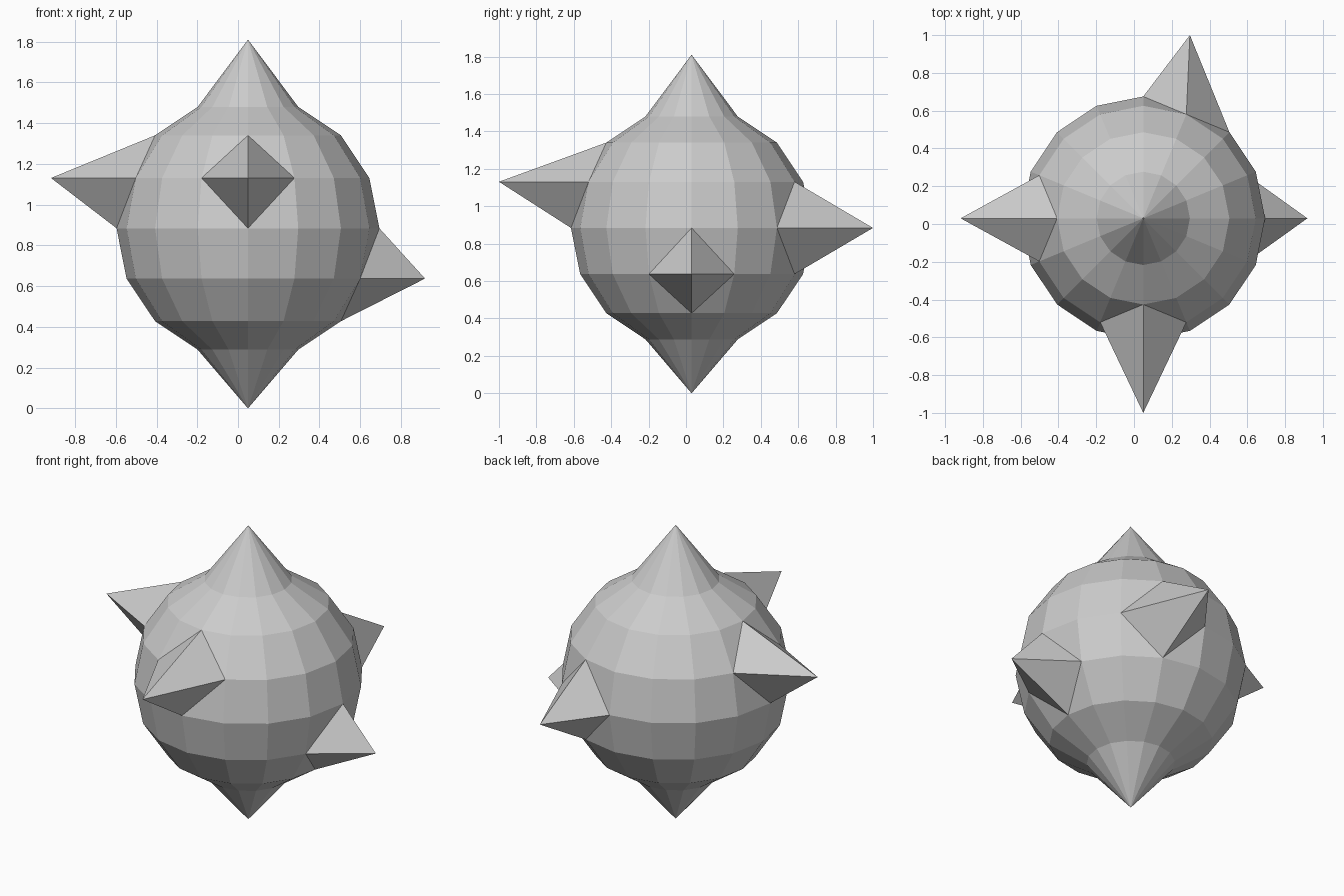
import bpy, bmesh
from math import sin, cos, radians
from mathutils import Vector

if "Cube" in bpy.data.objects:
    bpy.data.objects.remove(bpy.data.objects["Cube"])

CENTRE = Vector((0.049, 0.03, 0.884))
R = 0.645


def on_sphere(lon, lat):
    lon, lat = radians(lon), radians(lat)
    return Vector((cos(lon) * cos(lat), sin(lon) * cos(lat), sin(lat))) * R


def nearest(bm, p):
    return min(bm.verts, key=lambda v: (v.co - p).length)


def pull_spike(bm, lon, lat, axis, value):
    """Cut a diamond around one vertex, then pull that vertex along an axis."""
    v = nearest(bm, on_sphere(lon, lat))
    ring = {e.other_vert(v) for e in v.link_edges}
    for f in list(v.link_faces):
        a, b = [w for w in f.verts if w in ring]
        bmesh.utils.face_split(f, a, b)
    v.co[axis] = value - CENTRE[axis]


# Low-poly ball
bm = bmesh.new()
bmesh.ops.create_uvsphere(bm, u_segments=16, v_segments=8, radius=R)

# Pointed top and bottom
top, bottom = nearest(bm, Vector((0, 0, R))), nearest(bm, Vector((0, 0, -R)))
top.co.z = 1.81 - CENTRE.z
bottom.co.z = -CENTRE.z

# Side spikes: left, front, right, back
for spike in [(180, 22.5, 0, -0.918), (270, 22.5, 1, -1.0),
              (0, -22.5, 0, 0.918), (67.5, 0, 1, 1.0)]:
    pull_spike(bm, *spike)

bmesh.ops.translate(bm, verts=bm.verts, vec=CENTRE)
bmesh.ops.recalc_face_normals(bm, faces=bm.faces)
mesh = bpy.data.meshes.new("spiked_ball")
bm.to_mesh(mesh)
bm.free()
bpy.context.collection.objects.link(bpy.data.objects.new("spiked_ball", mesh))
